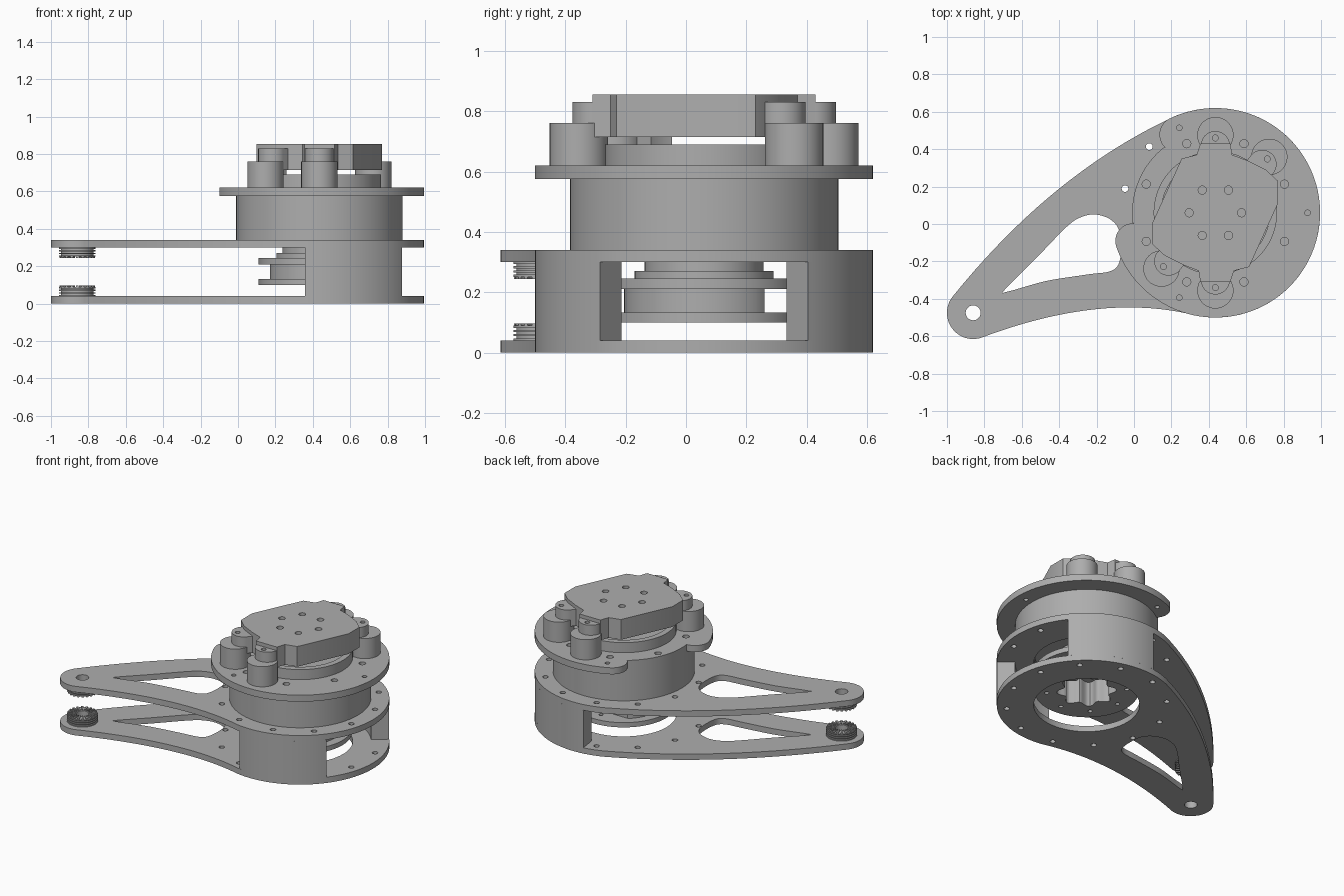
import bpy, bmesh
from math import cos, sin, radians, pi
from mathutils import Vector

if "Cube" in bpy.data.objects:
    bpy.data.objects.remove(bpy.data.objects["Cube"], do_unlink=True)

CX, CY = 0.435, 0.06          # axis of the round body
TIP = (-0.86, -0.475)         # axis of the arm tip

grey = bpy.data.materials.new("machined grey")
grey.use_nodes = True
grey.diffuse_color = (0.42, 0.42, 0.42, 1)
grey.node_tree.nodes["Principled BSDF"].inputs["Base Color"].default_value = (0.42, 0.42, 0.42, 1)


def polar(r, deg, c=(CX, CY)):
    return (c[0] + r * cos(radians(deg)), c[1] + r * sin(radians(deg)))


def arc(c, r, a, b, n=24):
    return [polar(r, a + (b - a) * i / n, c) for i in range(n + 1)]


def circle(c, r, n=72):
    return arc(c, r, 0, 360, n)[:-1]


def body_circle(r):
    return circle((CX, CY), r)


def bolt_circle(r, hole, angles):
    return [circle(polar(r, a), hole, 16) for a in angles]


def bend(a, c, b, n=20):
    a, b, c = Vector(a), Vector(b), Vector(c)
    return [tuple(a * (1 - t) ** 2 + c * 2 * t * (1 - t) + b * t * t)
            for t in (i / n for i in range(1, n))]


def smooth_loop(pts, n=6):
    out, m = [], len(pts)
    for i in range(m):
        p0, p1, p2, p3 = (Vector(pts[(i + k) % m]) for k in (-1, 0, 1, 2))
        for j in range(n):
            t = j / n
            out.append(tuple(0.5 * (2 * p1 + (p2 - p0) * t + (2 * p0 - 5 * p1 + 4 * p2 - p3) * t ** 2
                                    + (3 * p1 - p0 - 3 * p2 + p3) * t ** 3)))
    return out


def slab(name, z0, z1, outline, holes=()):
    """Extrude a flat outline with holes from z0 to z1."""
    cu = bpy.data.curves.new(name, "CURVE")
    cu.dimensions, cu.fill_mode = "2D", "BOTH"
    cu.extrude = (z1 - z0) / 2
    for loop in [outline, *holes]:
        sp = cu.splines.new("POLY")
        sp.points.add(len(loop) - 1)
        for p, (x, y) in zip(sp.points, loop):
            p.co = (x, y, 0, 1)
        sp.use_cyclic_u = True
    tmp = bpy.data.objects.new(name + " outline", cu)
    bpy.context.collection.objects.link(tmp)
    dg = bpy.context.evaluated_depsgraph_get()
    me = bpy.data.meshes.new_from_object(tmp.evaluated_get(dg))
    bpy.data.objects.remove(tmp, do_unlink=True)
    bm = bmesh.new()
    bm.from_mesh(me)
    bmesh.ops.remove_doubles(bm, verts=bm.verts, dist=0.0002)
    bmesh.ops.recalc_face_normals(bm, faces=bm.faces)
    bmesh.ops.translate(bm, verts=bm.verts, vec=(0, 0, (z0 + z1) / 2))
    bm.to_mesh(me)
    bm.free()
    me.name = name
    me.materials.clear()
    me.materials.append(grey)
    ob = bpy.data.objects.new(name, me)
    bpy.context.collection.objects.link(ob)
    bpy.ops.object.select_all(action="DESELECT")
    ob.select_set(True)
    bpy.context.view_layer.objects.active = ob
    bpy.ops.object.shade_smooth_by_angle(angle=radians(30))
    return ob


# Two matching arm plates with a window, bore and screw holes
tip_top, tip_low = polar(0.14, 139, TIP), polar(0.14, 287, TIP)
disc_top, disc_low = polar(0.56, 112), polar(0.56, -100)
arm = ([tip_top] + bend(tip_top, (-0.43, 0.28), disc_top)
       + arc((CX, CY), 0.56, 112, -100, 64)
       + bend(disc_low, (-0.16, -0.36), tip_low) + arc(TIP, 0.14, 287, 139)[:-1])
window = smooth_loop([(-0.69, -0.35), (-0.53, -0.19), (-0.36, -0.015), (-0.28, 0.038), (-0.2, 0.05),
                      (-0.12, 0.02), (-0.075, -0.05), (-0.075, -0.19), (-0.12, -0.25),
                      (-0.25, -0.27), (-0.47, -0.305), (-0.67, -0.36)])
arm_holes = [window, body_circle(0.33), circle(TIP, 0.04, 24)]
arm_holes += bolt_circle(0.5, 0.018, range(15, 375, 30))
for name, z in (("lower_arm_plate", 0), ("upper_arm_plate", 0.3)):
    slab(name, z, z + 0.04, arm, arm_holes)

# Curved spacers between the plates
for name, s in (("front_spacer", -1), ("back_spacer", 1)):
    slab(name, 0.04, 0.3, arc((CX, CY), 0.56, 38 * s, 98 * s) + arc((CX, CY), 0.445, 98 * s, 38 * s))

# Ribbed bushings at the arm tip, with radial teeth on the inner faces
for name, z, up in (("lower_bushing", 0.04, 1), ("upper_bushing", 0.3, -1)):
    for i in range(7):
        lo, hi = z + up * i * 0.007, z + up * (i + 1) * 0.007
        slab(f"{name}_rib_{i}", min(lo, hi), max(lo, hi),
             circle(TIP, 0.087 if i % 2 else 0.097, 40), [circle(TIP, 0.04, 24)])
    lo, hi = z + up * 0.049, z + up * 0.056
    for k in range(20):
        a = k * 18
        tooth = [polar(0.045, a - 4, TIP), polar(0.095, a - 4, TIP),
                 polar(0.095, a + 4, TIP), polar(0.045, a + 4, TIP)]
        slab(f"{name}_tooth_{k}", min(lo, hi), max(lo, hi), tooth)

# Pulley with a scalloped bore hanging below the body
scallop = [polar(0.165 + 0.022 * cos(8 * radians(a)), a) for a in range(0, 360, 4)]
pulley_holes = [scallop] + bolt_circle(0.25, 0.014, range(0, 360, 45))
drum = [(x, min(y, CY + 0.2)) for x, y in body_circle(0.265)]
slab("pulley_lower_rim", 0.1, 0.133, body_circle(0.325), pulley_holes)
slab("pulley_drum", 0.133, 0.21, drum, [scallop])
slab("pulley_upper_rim", 0.21, 0.245, body_circle(0.325), [scallop])
slab("pulley_step", 0.245, 0.27, body_circle(0.23), [scallop])
slab("pulley_hub", 0.27, 0.345, body_circle(0.197))

# Round housing and the core inside it
slab("housing", 0.34, 0.575, body_circle(0.445), [body_circle(0.325)])
slab("core", 0.34, 0.665, body_circle(0.32))

# Top flange, cut back on one side between two rounded tabs
flange = (arc((CX, CY), 0.56, 116, -161, 80) + arc(polar(0.465, 199), 0.095, 199, 89)[1:]
          + arc((CX, CY), 0.445, 187, 128) + arc(polar(0.465, 116), 0.095, 226, 116)[:-1])
slab("flange", 0.575, 0.62, flange,
     [body_circle(0.325)] + bolt_circle(0.4, 0.022, [22.5 + 45 * k for k in range(8)])
     + bolt_circle(0.493, 0.015, (0, 113, -113)))
slab("bearing_ring", 0.62, 0.69, body_circle(0.33), [body_circle(0.29)])
slab("stop_block", 0.66, 0.715, arc((CX, CY), 0.315, 205, 225) + arc((CX, CY), 0.25, 225, 205))

# Four posts and the rounded ears that sit on them
for name, a in (("back", 90), ("back_right", 46), ("front", 270), ("front_left", 226)):
    slab(name + "_post", 0.62, 0.76, circle(polar(0.415, a), 0.097, 40))
    ear = ([polar(0.22, a - 17)] + arc(polar(0.36, a), 0.077, a - 90, a + 90) + [polar(0.22, a + 17)])
    slab(name + "_ear", 0.715, 0.83, ear, [circle(polar(0.4, a), 0.016, 16)])

# Faceted top plate with six screw holes
half = [(0.335, 0.05), (0.335, 0.17), (0.27, 0.23), (0.17, 0.28),
        (0.09, 0.31), (0.08, 0.37), (-0.08, 0.37), (-0.1, 0.31), (-0.18, 0.29)]
plate = [(CX + s * x, CY + s * y) for s in (1, -1) for x, y in half]
slab("top_plate", 0.715, 0.855, plate, bolt_circle(0.14, 0.022, range(0, 360, 60)))
